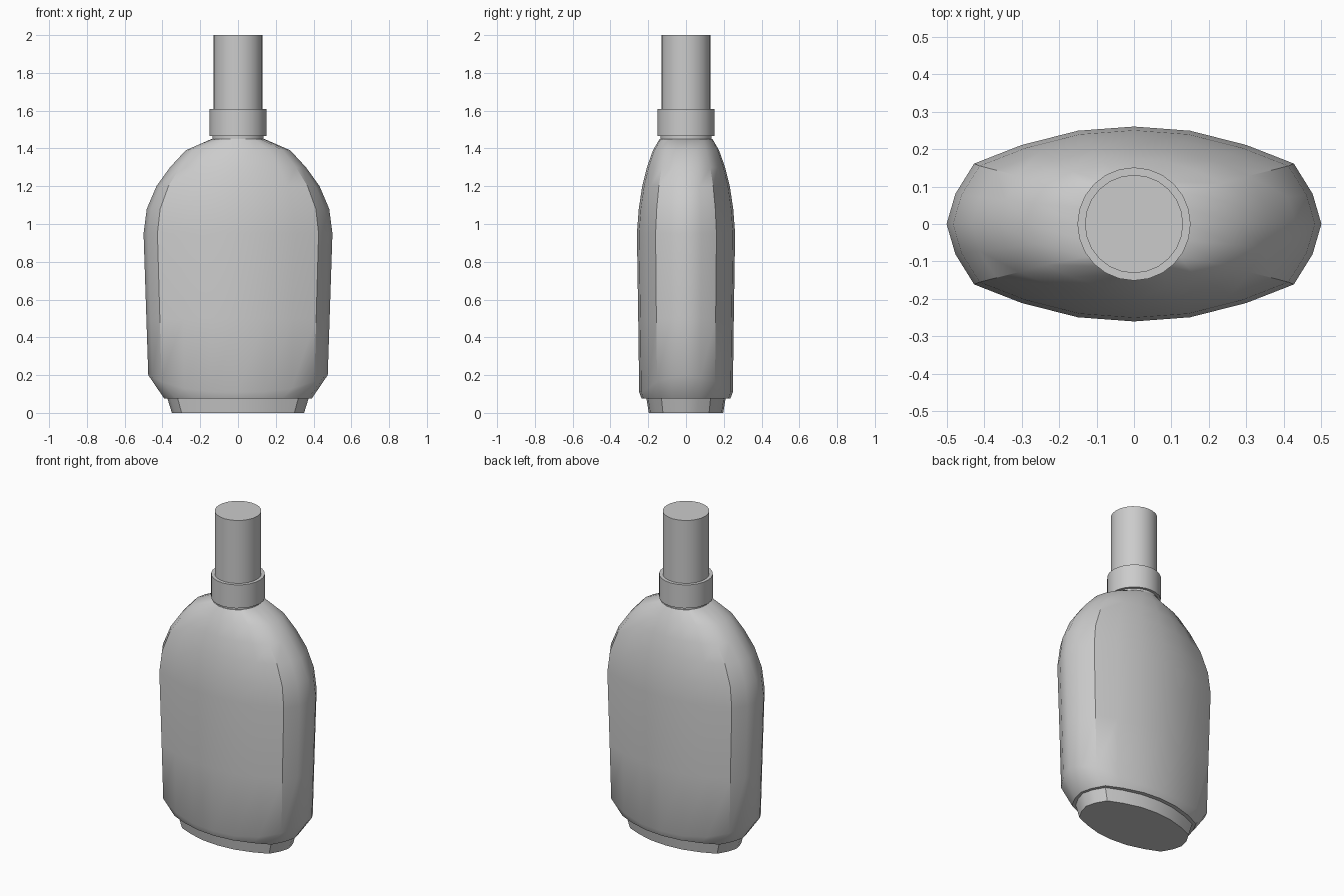
import bpy, bmesh, math

if "Cube" in bpy.data.objects:
    bpy.data.objects.remove(bpy.data.objects["Cube"])

# Quarter of the body's 20-sided cross-section, as fractions of half width / half depth
QUARTER = [(1, 0), (0.953, 0.31), (0.853, 0.62), (0.6, 0.81), (0.3, 0.957), (0, 1)]
HALF = QUARTER + [(-x, y) for x, y in QUARTER[-2::-1]]
SECTION = HALF + [(x, -y) for x, y in HALF[-2:0:-1]]


def finish(name, bm):
    bmesh.ops.recalc_face_normals(bm, faces=bm.faces)
    mesh = bpy.data.meshes.new(name)
    bm.to_mesh(mesh)
    bm.free()
    obj = bpy.data.objects.new(name, mesh)
    bpy.context.collection.objects.link(obj)
    bpy.ops.object.select_all(action='DESELECT')
    obj.select_set(True)
    bpy.context.view_layer.objects.active = obj
    bpy.ops.object.shade_smooth_by_angle(angle=math.radians(35))
    return obj


def loft(name, rings):
    """Skin scaled copies of the section; each ring is (z, half width, half depth, end lift)."""
    bm = bmesh.new()
    loops = [[bm.verts.new((x * w, y * d, z + lift * abs(x) ** 3)) for x, y in SECTION]
             for z, w, d, lift in rings]
    n = len(SECTION)
    for a, b in zip(loops, loops[1:]):
        for i in range(n):
            j = (i + 1) % n
            bm.faces.new((a[i], a[j], b[j], b[i]))
    bm.faces.new(loops[0])
    bm.faces.new(loops[-1])
    return finish(name, bm)


def cylinder(name, radius, z0, z1, sides):
    bm = bmesh.new()
    bmesh.ops.create_cone(bm, cap_ends=True, segments=sides, radius1=radius,
                          radius2=radius, depth=z1 - z0)
    bmesh.ops.translate(bm, verts=bm.verts, vec=(0, 0, (z0 + z1) / 2))
    return finish(name, bm)


# Flattened bottle body, with the lower edge curving up at both ends
loft("bottle_body", [
    (0.075, 0.39, 0.235, 0),
    (0.11, 0.475, 0.248, 0.09),
    (0.50, 0.485, 0.253, 0),
    (0.95, 0.50, 0.26, 0),
    (1.08, 0.483, 0.25, 0),
    (1.20, 0.432, 0.232, 0),
    (1.30, 0.36, 0.207, 0),
    (1.39, 0.277, 0.175, 0),
    (1.45, 0.14, 0.14, 0),
])

# Tapered foot
loft("bottle_foot", [(0, 0.35, 0.197, 0), (0.08, 0.375, 0.21, 0)])

# Neck, collar and cap
cylinder("neck", 0.135, 1.43, 1.48, 24)
cylinder("collar", 0.151, 1.465, 1.61, 24)
cylinder("cap", 0.131, 1.60, 2.0, 24)
